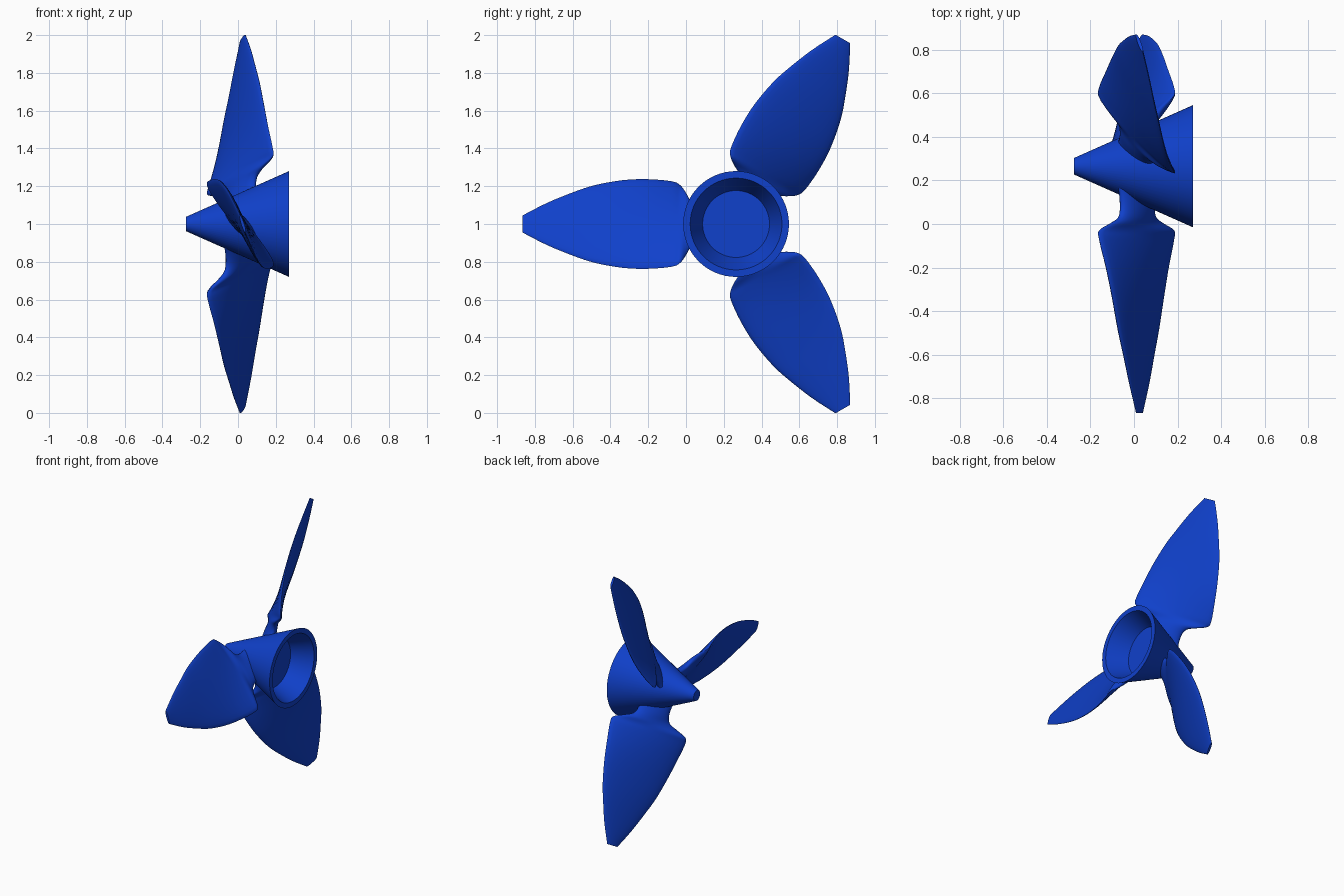
import bpy, math
from mathutils import Matrix, Vector

if "Cube" in bpy.data.objects:
    bpy.data.objects.remove(bpy.data.objects["Cube"])

AXIS = Vector((0, 0.265, 1.0))   # propeller axis runs along x through this point
TAU = math.tau

blue = bpy.data.materials.new("blue_paint")
blue.diffuse_color = (0.005, 0.052, 0.6, 1)
blue.use_nodes = True
blue.node_tree.nodes["Principled BSDF"].inputs["Base Color"].default_value = blue.diffuse_color


def loft(name, rings, angle):
    """Skin a list of equal-length point rings and cap both ends."""
    n = len(rings[0])
    verts = [p for ring in rings for p in ring]
    faces = [(k * n + i, k * n + (i + 1) % n, (k + 1) * n + (i + 1) % n, (k + 1) * n + i)
             for k in range(len(rings) - 1) for i in range(n)]
    faces += [tuple(reversed(range(n))), tuple(range(len(verts) - n, len(verts)))]
    mesh = bpy.data.meshes.new(name)
    mesh.from_pydata(verts, [], faces)
    mesh.materials.append(blue)
    obj = bpy.data.objects.new(name, mesh)
    bpy.context.collection.objects.link(obj)
    bpy.ops.object.select_all(action='DESELECT')
    obj.select_set(True)
    bpy.context.view_layer.objects.active = obj
    bpy.ops.object.mode_set(mode='EDIT')
    bpy.ops.mesh.select_all(action='SELECT')
    bpy.ops.mesh.normals_make_consistent(inside=False)
    bpy.ops.object.mode_set(mode='OBJECT')
    bpy.ops.object.shade_smooth_by_angle(angle=math.radians(angle))
    obj.location = AXIS
    return obj


def catmull(a, b, c, d, t):
    return [0.5 * (2 * q + (r - p) * t + (2 * p - 5 * q + 4 * r - s) * t * t
                   + (3 * q - p - 3 * r + s) * t ** 3) for p, q, r, s in zip(a, b, c, d)]


# Conical hub with a tapered recess in its wide end: (x, radius)
hub_profile = [(-0.275, 0.038), (0.27, 0.28), (0.27, 0.243), (0.123, 0.177)]
loft("hub", [[(x, r * math.cos(TAU * i / 64), r * math.sin(TAU * i / 64)) for i in range(64)]
             for x, r in hub_profile], 30)

# Blade sections: radius, half chord along x, half chord across, half thickness, centre x
sections = [
    (0.05, 0.095, 0.090, 0.040, 0.015),
    (0.12, 0.080, 0.080, 0.040, 0.015),
    (0.19, 0.075, 0.085, 0.038, 0.015),
    (0.235, 0.084, 0.112, 0.034, 0.015),
    (0.262, 0.120, 0.160, 0.031, 0.013),
    (0.295, 0.172, 0.205, 0.029, 0.012),
    (0.34, 0.171, 0.226, 0.028, 0.012),
    (0.465, 0.143, 0.237, 0.027, 0.015),
    (0.60, 0.118, 0.232, 0.025, 0.018),
    (0.75, 0.093, 0.205, 0.022, 0.020),
    (0.865, 0.070, 0.167, 0.019, 0.022),
    (1.00, 0.044, 0.112, 0.014, 0.024),
    (1.131, 0.014, 0.045, 0.008, 0.025),
]


def blade_ring(s):
    """Lens-shaped section, with the chord twisted to match both half widths."""
    r, hx, hz, t, cx = s
    chord = Vector((-hx, 0, hz))
    normal = Vector((hz, 0, hx)).normalized()
    ring = []
    for i in range(28):
        a = TAU * i / 28
        ring.append(Vector((cx, -r, 0)) + chord * math.cos(a) + normal * t * math.sin(a))
    return ring


# Smooth the section list, then place three copies around the axis
smooth = []
for k in range(len(sections) - 1):
    a, d = sections[max(k - 1, 0)], sections[min(k + 2, len(sections) - 1)]
    smooth += [catmull(a, sections[k], sections[k + 1], d, j / 4) for j in range(4)]
smooth.append(sections[-1])
rings = [blade_ring(s) for s in smooth]

for n in range(3):
    spin = Matrix.Rotation(TAU * n / 3, 3, 'X')
    loft(f"blade_{n + 1}", [[spin @ p for p in ring] for ring in rings], 45)
